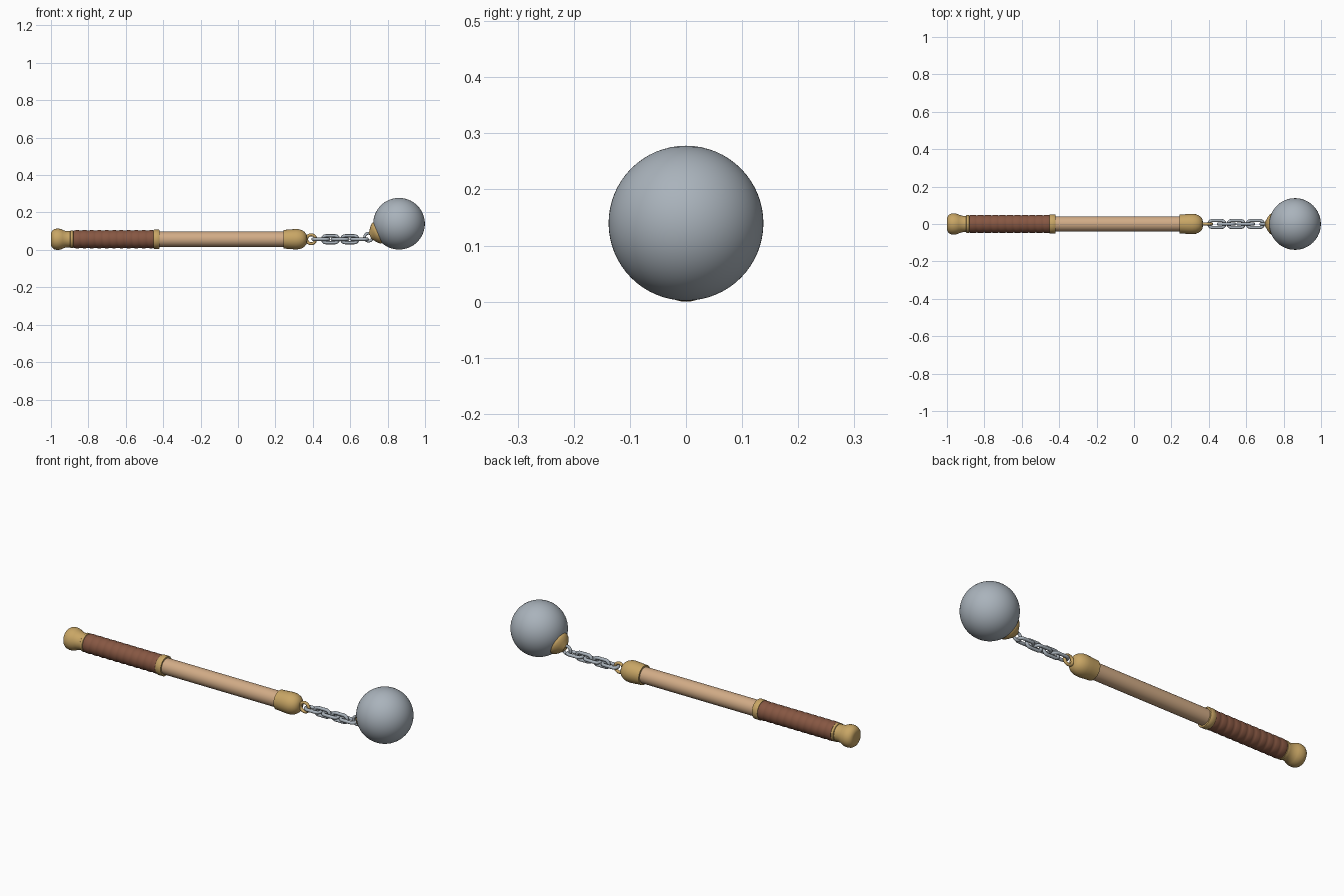
import bpy, math
from mathutils import Vector

if "Cube" in bpy.data.objects:
    bpy.data.objects.remove(bpy.data.objects["Cube"])

AXIS_Z = 0.057          # height of handle and chain
BALL = Vector((0.861, 0, 0.14))
BALL_R = 0.138


def material(name, colour):
    m = bpy.data.materials.new(name)
    m.diffuse_color = (*colour, 1)
    m.use_nodes = True
    m.node_tree.nodes["Principled BSDF"].inputs["Base Color"].default_value = m.diffuse_color
    return m


STEEL = material("steel", (0.40, 0.45, 0.50))
BRASS = material("brass", (0.58, 0.38, 0.13))
WOOD = material("pale_wood", (0.64, 0.41, 0.24))
LEATHER = material("brown_leather", (0.24, 0.095, 0.055))


def finish(obj, name, mat, angle=35):
    obj.name = name
    obj.data.materials.append(mat)
    bpy.ops.object.select_all(action='DESELECT')
    obj.select_set(True)
    bpy.context.view_layer.objects.active = obj
    bpy.ops.object.shade_smooth_by_angle(angle=math.radians(angle))
    return obj


def lathe(name, profile, mat, origin=(0, 0, AXIS_Z), axis=(1, 0, 0), n=40, angle=35):
    """Revolve (distance, radius) pairs about an axis and cap both ends."""
    q = Vector((0, 0, 1)).rotation_difference(Vector(axis))
    verts = [Vector(origin) + q @ Vector((r * math.cos(2 * math.pi * i / n),
                                          r * math.sin(2 * math.pi * i / n), d))
             for d, r in profile for i in range(n)]
    faces = [(k * n + i, k * n + (i + 1) % n, (k + 1) * n + (i + 1) % n, (k + 1) * n + i)
             for k in range(len(profile) - 1) for i in range(n)]
    faces.append(tuple(reversed(range(n))))
    faces.append(tuple(range(len(verts) - n, len(verts))))
    mesh = bpy.data.meshes.new(name)
    mesh.from_pydata(verts, [], faces)
    obj = bpy.data.objects.new(name, mesh)
    bpy.context.collection.objects.link(obj)
    return finish(obj, name, mat, angle)


def link(name, x, upright, length=0.102, width=0.054, wire=0.0085):
    """Stadium-shaped chain link, lying flat or standing upright."""
    r = width / 2 - wire
    half = length / 2 - wire - r
    verts, faces, n, m = [], [], 28, 10
    for i in range(n):
        a = -math.pi / 2 + math.pi * (i % (n // 2)) / (n // 2 - 1)
        a += math.pi * (i // (n // 2))
        side = half if i < n // 2 else -half
        for j in range(m):
            b = 2 * math.pi * j / m
            rad = r + wire * math.cos(b)
            u, v, w = side + rad * math.cos(a), rad * math.sin(a), wire * math.sin(b)
            verts.append((x + u, -w, AXIS_Z + v) if upright else (x + u, v, AXIS_Z + w))
            k, l = (i + 1) % n, (j + 1) % m
            faces.append((i * m + j, k * m + j, k * m + l, i * m + l))
    mesh = bpy.data.meshes.new(name)
    mesh.from_pydata(verts, [], faces)
    obj = bpy.data.objects.new(name, mesh)
    bpy.context.collection.objects.link(obj)
    finish(obj, name, STEEL, 60)


def ring(name, x, z, major, minor, mat):
    bpy.ops.mesh.primitive_torus_add(major_segments=32, minor_segments=12, major_radius=major,
                                     minor_radius=minor, location=(x, 0, z),
                                     rotation=(math.pi / 2, 0, 0))
    finish(bpy.context.object, name, mat, 60)


# Handle
lathe("shaft", [(-0.90, 0.041), (0.27, 0.041)], WOOD)
lathe("pommel", [(-1.0, 0.028), (-0.998, 0.038), (-0.992, 0.047), (-0.982, 0.054),
                 (-0.968, 0.057), (-0.952, 0.056), (-0.938, 0.051), (-0.925, 0.045),
                 (-0.905, 0.043), (-0.895, 0.044)], BRASS)
lathe("pommel_band", [(-0.897, 0.044), (-0.895, 0.047), (-0.882, 0.047), (-0.88, 0.044)], BRASS)

# Leather grip with rounded wraps
wraps, steps, start, end = 11, 6, -0.88, -0.445
grip = []
for i in range(wraps * steps + 1):
    t = i / steps
    grip.append((start + (end - start) * t / wraps,
                 0.0455 + 0.0032 * abs(math.sin(math.pi * t)) ** 0.6))
lathe("grip", grip, LEATHER, angle=50)

# Collar between grip and shaft
lathe("grip_collar", [(-0.452, 0.041), (-0.452, 0.049), (-0.449, 0.051), (-0.423, 0.051),
                      (-0.42, 0.049), (-0.42, 0.041)], BRASS)

# Head cap and its eye
lathe("head_cap", [(0.243, 0.041), (0.243, 0.050), (0.262, 0.051), (0.285, 0.053),
                   (0.31, 0.0545), (0.328, 0.053), (0.345, 0.047), (0.357, 0.038),
                   (0.365, 0.027), (0.368, 0.015)], BRASS)
ring("cap_eye", 0.391, AXIS_Z, 0.024, 0.008, BRASS)

# Chain: alternating flat and upright links
for i in range(5):
    link(f"chain_link_{i + 1}", 0.443 + 0.0515 * i, i % 2 == 1)

# Ball, its brass socket and the ring that holds the chain
bpy.ops.mesh.primitive_uv_sphere_add(segments=64, ring_count=32, radius=BALL_R, location=BALL)
finish(bpy.context.object, "ball", STEEL, 60)
lathe("ball_socket", [(0.105, 0.060), (0.128, 0.060), (0.138, 0.055), (0.150, 0.042),
                      (0.160, 0.028), (0.168, 0.018)], BRASS,
      origin=BALL, axis=Vector((-0.92, 0, -0.39)).normalized())
ring("ball_ring", 0.698, 0.068, 0.021, 0.0075, STEEL)
